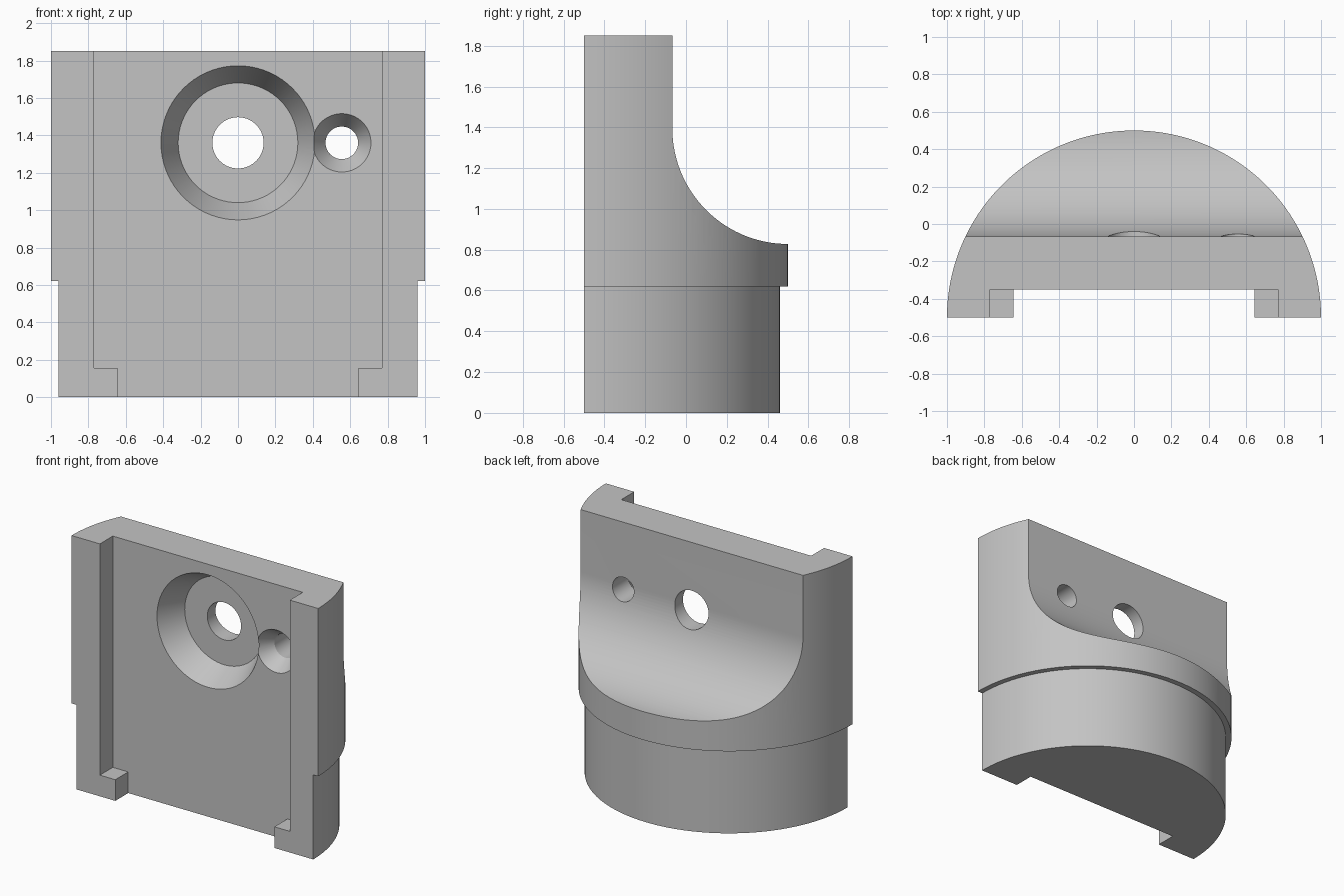
import bpy, bmesh
from math import cos, sin, pi, radians
from mathutils import Matrix

cube = bpy.data.objects.get("Cube")
if cube:
    bpy.data.objects.remove(cube, do_unlink=True)

grey = bpy.data.materials.new("plain grey")
grey.use_nodes = True
colour = (0.55, 0.55, 0.55, 1)
grey.diffuse_color = colour
grey.node_tree.nodes["Principled BSDF"].inputs["Base Color"].default_value = colour


def finish(name, bm, matrix):
    bm.transform(matrix)
    bmesh.ops.recalc_face_normals(bm, faces=bm.faces)
    mesh = bpy.data.meshes.new(name)
    bm.to_mesh(mesh)
    bm.free()
    mesh.materials.append(grey)
    obj = bpy.data.objects.new(name, mesh)
    bpy.context.collection.objects.link(obj)
    return obj


def lathe(name, profile, matrix, half=False, steps=96):
    """Turn (radius, height) points about z, fully or as a closed half."""
    bm = bmesh.new()
    sweep = pi if half else 2 * pi
    count = steps + 1 if half else steps
    rings = [[bm.verts.new((r * cos(sweep * i / steps), r * sin(sweep * i / steps), h))
              for i in range(count)] for r, h in profile]
    for a, b in zip(rings, rings[1:]):
        for i in range(steps):
            j = (i + 1) % count
            bm.faces.new((a[i], a[j], b[j], b[i]))
    bm.faces.new(rings[0])
    bm.faces.new(rings[-1])
    if half:
        bm.faces.new([r[0] for r in rings] + [r[-1] for r in reversed(rings)])
    return finish(name, bm, matrix)


def prism(name, points, start, vector):
    """Extrude a closed outline of 3D points along a vector."""
    bm = bmesh.new()
    face = bm.faces.new([bm.verts.new(p) for p in points])
    out = bmesh.ops.extrude_face_region(bm, geom=[face])
    verts = [g for g in out["geom"] if isinstance(g, bmesh.types.BMVert)]
    bmesh.ops.translate(bm, verts=verts, vec=vector)
    return finish(name, bm, Matrix.Translation(start))


# Stepped half-round body
body = lathe("half_round_body",
             [(0.96, 0), (0.96, 0.62), (1, 0.62), (1, 1.85)],
             Matrix.Translation((0, -0.5, 0)), half=True, steps=96)

# Concave scoop behind the upright wall
R, cy, cz = 0.567, 0.5, 1.395
arc = [(0, cy - R * cos(a), cz - R * sin(a))
       for a in [pi / 2 * i / 40 for i in range(41)]]
scoop = prism("scoop_cutter",
              [(0, cy - R, 2.1)] + arc + [(0, 0.8, cz - R), (0, 0.8, 2.1)],
              (-1.5, 0, 0), (3, 0, 0))

# Front channel, narrowed by two small stops at the bottom
side = [(0.645, -0.2), (0.645, 0.155), (0.77, 0.155), (0.77, 2.1)]
outline = side + [(-x, z) for x, z in reversed(side)]
channel = prism("channel_cutter", [(x, 0, z) for x, z in outline],
                (0, -0.8, 0), (0, 0.45, 0))

# Tapered recesses with through holes
to_y = Matrix.Rotation(radians(-90), 4, "X")


def recess(name, x, rim, floor, hole, depth):
    profile = [(rim, -0.08), (rim, 0), (floor, depth)]
    if hole < floor:
        profile.append((hole, depth))
    profile.append((hole, 0.6))
    return lathe(name, profile, Matrix.Translation((x, -0.35, 1.36)) @ to_y, steps=72)


large = recess("large_recess_cutter", 0, 0.412, 0.32, 0.137, 0.19)
small = recess("small_recess_cutter", 0.555, 0.156, 0.087, 0.087, 0.105)

bpy.context.view_layer.objects.active = body
for cutter in (scoop, channel, large, small):
    cutter.hide_render = True
    mod = body.modifiers.new(cutter.name, "BOOLEAN")
    mod.operation = "DIFFERENCE"
    mod.solver = "EXACT"
    mod.object = cutter
    bpy.ops.object.modifier_apply(modifier=mod.name)
    bpy.data.objects.remove(cutter, do_unlink=True)

for obj in bpy.context.selected_objects:
    obj.select_set(False)
body.select_set(True)
bpy.ops.object.shade_smooth_by_angle(angle=radians(25))
